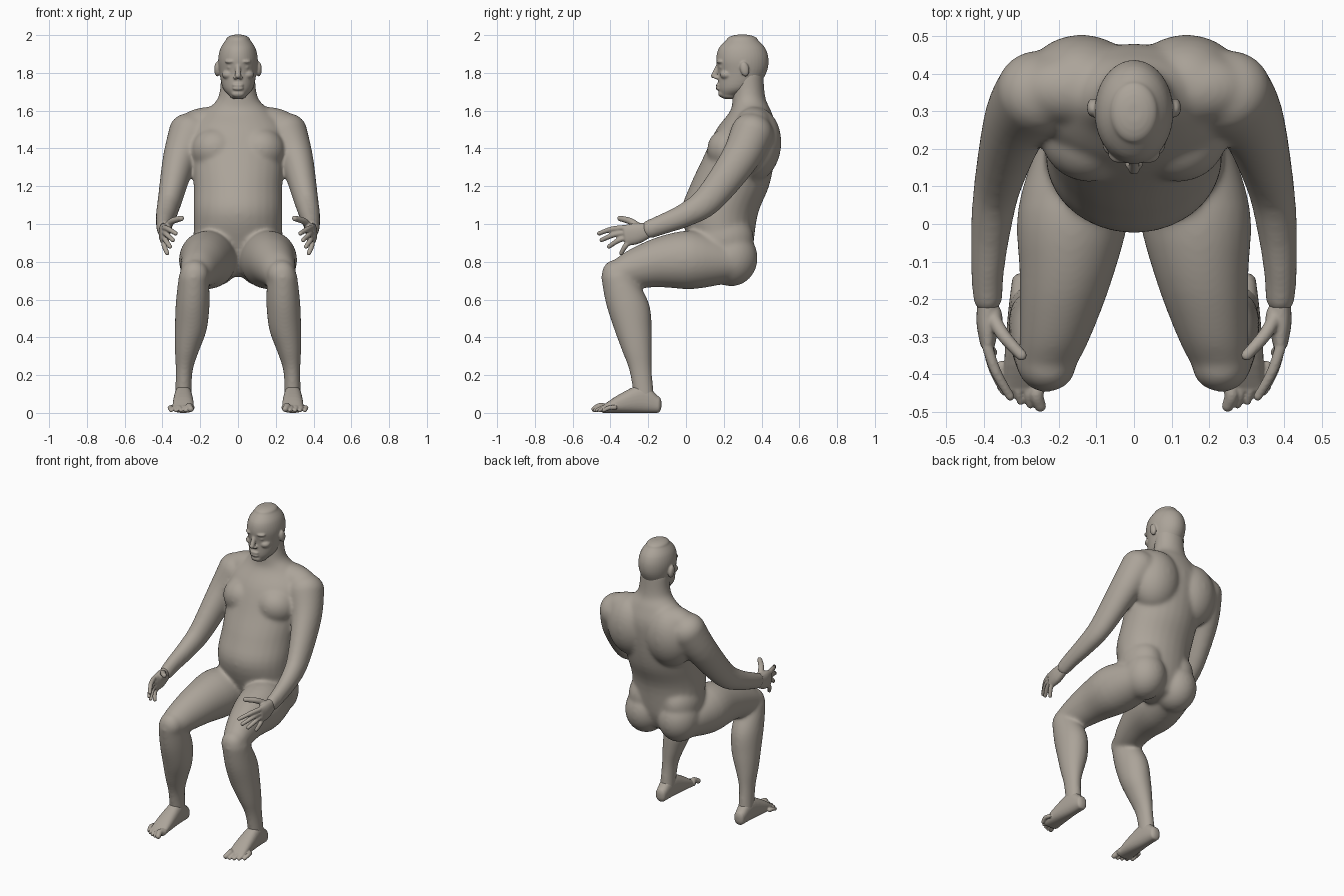
import bpy, bmesh, math
from mathutils import Vector, Matrix

cube = bpy.data.objects.get("Cube")
if cube:
    bpy.data.objects.remove(cube)

clay = bpy.data.materials.new("warm_grey_clay")
clay.use_nodes = True
clay.diffuse_color = (.41, .37, .32, 1)
shader = clay.node_tree.nodes["Principled BSDF"]
shader.inputs["Base Color"].default_value = clay.diffuse_color

UP, DOWN, FORWARD = Vector((0, 0, 1)), Vector((0, 0, -1)), Vector((0, -1, 0))


def spline(rings, steps=4):
    """Catmull-Rom interpolation through a list of rings."""
    rows = [Vector(ring) for ring in rings]
    rows = [rows[0]] + rows + [rows[-1]]
    result = []
    for before, start, end, after in zip(rows, rows[1:], rows[2:], rows[3:]):
        leaving, arriving = (end - before) / 2, (after - start) / 2
        for step in range(steps):
            t = step / steps
            blend = t * t * (3 - 2 * t)
            result.append(start.lerp(end, blend) + leaving * t * (1 - t) ** 2
                          - arriving * t * t * (1 - t))
    return result + [rows[-1]]


def superellipse(angle, power):
    """Point on a unit superellipse; a higher power is boxier."""
    return [math.copysign(abs(value) ** (2 / power), value)
            for value in (math.cos(angle), math.sin(angle))]


def loft(bm, rings, axis=None, power=2, cap=.6, side=1, count=28):
    """Skin rings of (x, y, z, half width, half depth), with domed ends."""
    rows = spline(rings)
    sections = []
    for i, row in enumerate(rows):
        following, previous = rows[min(i + 1, len(rows) - 1)], rows[max(i - 1, 0)]
        along = axis or Vector((following - previous)[:3]).normalized()
        sections.append((Vector(row[:3]), row[3], row[4], along))

    def dome(section, sign):
        centre, wide, deep, along = section
        height = along * sign * cap * min(wide, deep)
        angles = [math.pi * k / 10 for k in range(1, 5)]
        return [(centre + height * math.sin(g), wide * math.cos(g), deep * math.cos(g), along)
                for g in angles]

    sections = dome(sections[0], -1)[::-1] + sections + dome(sections[-1], 1)
    loops = []
    for centre, wide, deep, along in sections:
        across = Vector((1, 0, 0))
        across = (across - along * across.dot(along)).normalized()
        normal = along.cross(across)
        loop = []
        for k in range(count):
            u, v = superellipse(math.tau * k / count, power)
            point = centre + across * wide * u + normal * deep * v
            loop.append(bm.verts.new((point.x * side, point.y, point.z)))
        loops.append(loop)
    for low, high in zip(loops, loops[1:]):
        for k in range(count):
            bm.faces.new((low[k - 1], low[k], high[k], high[k - 1]))
    bm.faces.new(loops[0])
    bm.faces.new(loops[-1])


def blob(bm, centre, radii, tilt=0, side=1):
    """Ellipsoid used as a muscle or facial mass."""
    x, y, z = centre
    placement = Matrix.Translation((x * side, y, z)) @ Matrix.Rotation(tilt, 4, "X")
    bmesh.ops.create_uvsphere(bm, u_segments=24, v_segments=16, radius=1,
                              matrix=placement @ Matrix.Diagonal((*radii, 1)))


def digit(bm, root, tip, radius, side):
    """Finger or toe with a slightly raised middle joint."""
    root, tip = Vector(root), Vector(tip)
    joint = root.lerp(tip, .5) + Vector((radius, 0, radius)) / 2
    loft(bm, [(*root, radius, radius), (*joint, radius * .95, radius * .95),
              (*tip, radius * .8, radius * .8)], side=side, cap=1, count=14)


def stack(profile):
    """Turn (height, front, back, half width) into centred rings."""
    return [(0, (front + back) / 2, z, wide, (back - front) / 2)
            for z, front, back, wide in profile]


def finish(bm, name, voxel, smoothing):
    """Fuse the overlapping masses into one smooth skin."""
    bmesh.ops.recalc_face_normals(bm, faces=bm.faces[:])
    mesh = bpy.data.meshes.new(name)
    bm.to_mesh(mesh)
    bm.free()
    mesh.materials.append(clay)
    obj = bpy.data.objects.new(name, mesh)
    bpy.context.collection.objects.link(obj)
    fuse = obj.modifiers.new("fuse", "REMESH")
    fuse.mode = "VOXEL"
    fuse.voxel_size = voxel
    fuse.use_smooth_shade = True
    soften = obj.modifiers.new("soften", "SMOOTH")
    soften.factor = .5
    soften.iterations = smoothing


# Torso and neck
body = bmesh.new()
torso = [(.75, .1, .31, .15), (.85, .04, .35, .22), (1.05, -.025, .38, .235),
         (1.2, .02, .44, .235), (1.35, .09, .47, .245), (1.5, .16, .48, .25),
         (1.6, .235, .45, .17), (1.67, .245, .42, .105), (1.8, .25, .41, .09)]
loft(body, stack(torso), axis=UP, cap=.3)

# Limb profiles for one side
arm = [(.25, .35, 1.48, .12, .115), (.31, .28, 1.34, .09, .1), (.36, .12, 1.13, .065, .08),
       (.38, 0, 1.05, .055, .065), (.39, -.12, 1, .045, .055), (.39, -.2, .97, .04, .05)]
palm = [(.39, -.18, .975, .025, .035), (.39, -.26, .95, .03, .055), (.39, -.32, .94, .02, .055)]
thigh = [(.13, .24, .8, .12, .11), (.16, .04, .81, .15, .155), (.18, -.14, .8, .125, .135),
         (.21, -.3, .76, .095, .105), (.23, -.38, .73, .075, .08)]
shin = [(.235, -.36, .72, .08, .09), (.24, -.31, .58, .09, .115), (.25, -.28, .44, .085, .1),
        (.27, -.26, .33, .065, .08), (.285, -.24, .22, .045, .06), (.29, -.22, .07, .045, .055)]
# Foot rings as (y, half width, half height), resting on the ground
foot = [(-.15, .035, .045), (-.23, .045, .075), (-.35, .055, .05), (-.44, .055, .02)]

for side, label in ((1, "left"), (-1, "right")):
    # Arms and legs
    loft(body, arm, cap=.9, side=side)
    loft(body, thigh, axis=FORWARD, cap=.9, side=side)
    loft(body, shin, axis=DOWN, side=side)

    # Buttock, hip, shoulder blade, trapezius and chest masses
    blob(body, (.12, .24, .82), (.13, .14, .15), side=side)
    blob(body, (.12, .2, .92), (.12, .16, .14), side=side)
    blob(body, (.14, .36, 1.42), (.16, .145, .2), tilt=-.1, side=side)
    blob(body, (.15, .36, 1.52), (.17, .1, .1), side=side)
    blob(body, (.12, .24, 1.39), (.13, .13, .12), tilt=-.4, side=side)

    # Hand: palm, thumb base, fingers and thumb
    hand = bmesh.new()
    loft(hand, palm, power=2.3, side=side)
    blob(hand, (.375, -.255, .975), (.025, .045, .03), side=side)
    for i in range(4):
        digit(hand, (.39, -.33 + i * .01, .98 - i * .025),
              (.33 + i * .015, -.46 + i * i * .013, .95 - i * .035), .015, side)
    digit(hand, (.38, -.24, .98), (.3, -.35, 1.03), .019, side)
    finish(hand, label + "_hand", voxel=.005, smoothing=5)

    # Foot and toes
    sole = bmesh.new()
    loft(sole, [(.29, y, high, wide, high) for y, wide, high in foot],
         axis=FORWARD, power=2.4, side=side)
    for i in range(5):
        radius = .013 if i else .02
        x, y = .25 + i * .026, -.485 + i * i * .003
        digit(sole, (x, y + .06, .028), (x, y, radius), radius, side)
    finish(sole, label + "_foot", voxel=.004, smoothing=5)
finish(body, "body", voxel=.008, smoothing=32)

# Skull and jaw
head = bmesh.new()
skull = [(1.68, .18, .28, .045), (1.72, .17, .37, .08), (1.8, .17, .425, .098),
         (1.87, .16, .437, .105), (1.93, .173, .42, .093), (1.975, .215, .38, .064)]
loft(head, stack(skull), axis=UP, cap=.45, count=40)

# Nose, lips and chin
loft(head, [(0, .178, 1.85, .012, .015), (0, .147, 1.785, .016, .017)], axis=DOWN, cap=.9)
for height in (1.735, 1.717):
    blob(head, (0, .172, height), (.03, .014, .01))
blob(head, (0, .19, 1.69), (.035, .02, .02))

for side in (1, -1):
    # Nostril, brow, eye, cheekbone and ear
    blob(head, (.014, .163, 1.775), (.012, .016, .01), side=side)
    blob(head, (.035, .185, 1.86), (.035, .024, .012), side=side)
    blob(head, (.04, .195, 1.83), (.02, .02, .012), side=side)
    blob(head, (.05, .215, 1.79), (.035, .035, .025), side=side)
    blob(head, (.11, .31, 1.82), (.016, .024, .04), tilt=.2, side=side)
finish(head, "head", voxel=.0045, smoothing=9)
